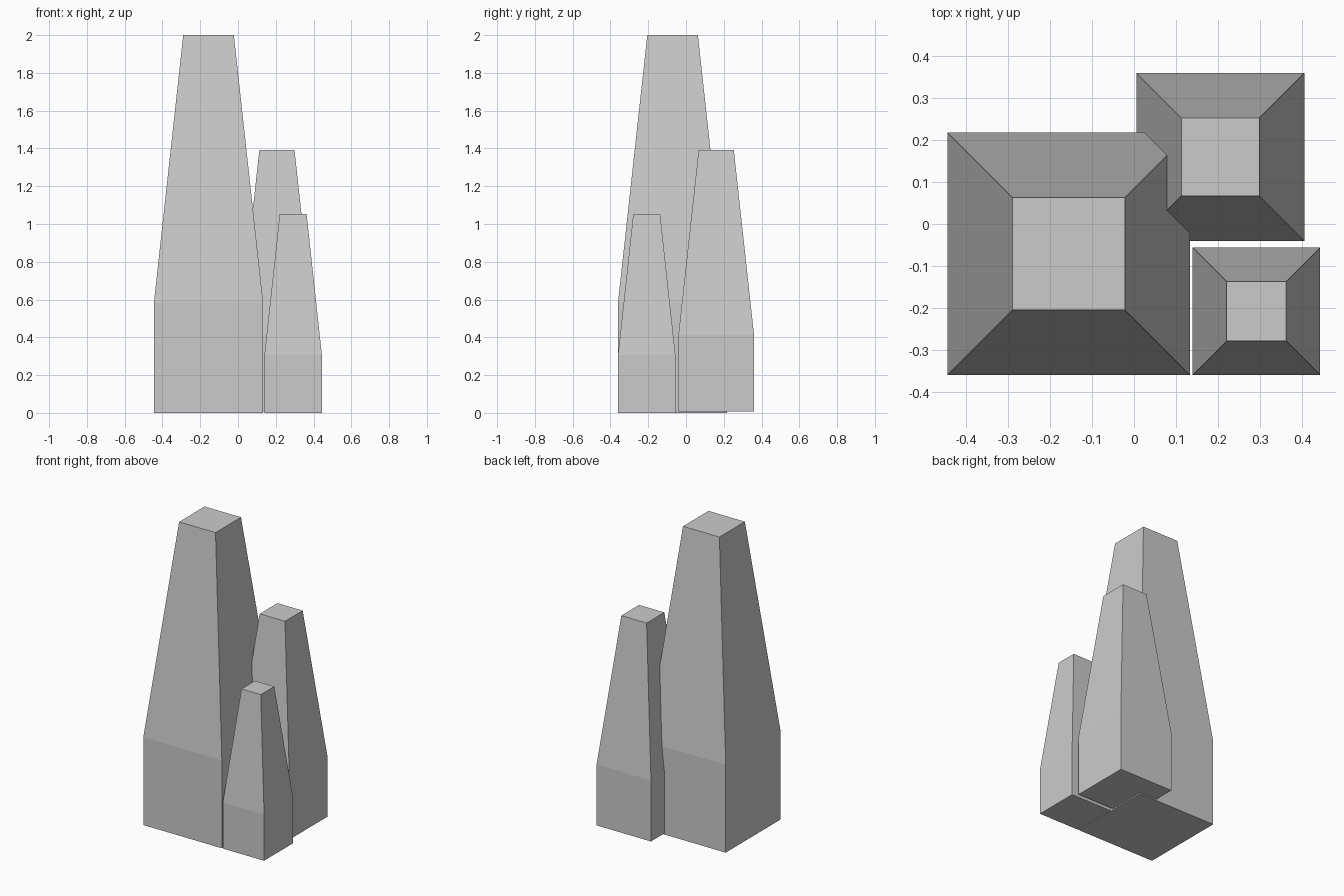
import bpy
import bmesh

if "Cube" in bpy.data.objects:
    bpy.data.objects.remove(bpy.data.objects["Cube"])


def tower(name, cx, cy, half_base, half_top, z_base, z_shoulder, z_top):
    """Square block with straight lower walls and a tapered flat-topped spire."""
    bm = bmesh.new()
    levels = [(half_base, z_base), (half_base, z_shoulder), (half_top, z_top)]
    corners = [(-1, -1), (1, -1), (1, 1), (-1, 1)]
    rings = [[bm.verts.new((sx * h, sy * h, z)) for sx, sy in corners]
             for h, z in levels]
    for low, high in zip(rings, rings[1:]):
        for i in range(4):
            j = (i + 1) % 4
            bm.faces.new((low[i], low[j], high[j], high[i]))
    bm.faces.new(rings[0][::-1])
    bm.faces.new(rings[-1])
    mesh = bpy.data.meshes.new(name)
    bm.to_mesh(mesh)
    bm.free()
    obj = bpy.data.objects.new(name, mesh)
    obj.location = (cx, cy, 0)
    bpy.context.collection.objects.link(obj)
    return obj


# Three clustered spires, largest to smallest
tower("tall_spire", -0.156, -0.071, 0.289, 0.134, 0.0, 0.585, 2.0)
tower("middle_spire", 0.206, 0.16, 0.2, 0.093, 0.008, 0.414, 1.392)
tower("small_spire", 0.292, -0.208, 0.152, 0.071, 0.0, 0.307, 1.053)
